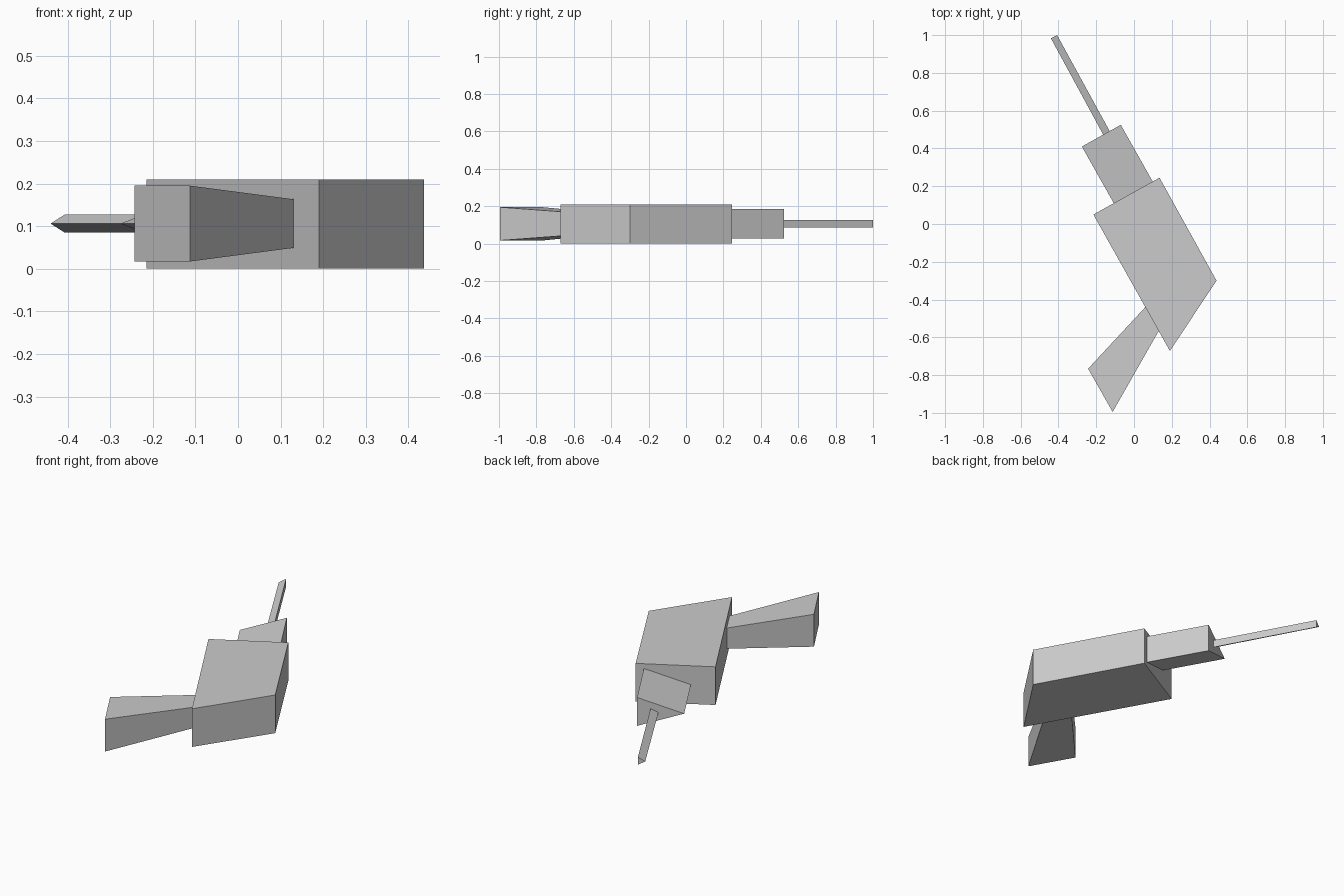
import bpy
import bmesh
from mathutils import Vector

cube = bpy.data.objects.get("Cube")
if cube:
    bpy.data.objects.remove(cube, do_unlink=True)

# Single flat grey
grey = bpy.data.materials.new("plain_grey")
grey.use_nodes = True
colour = (0.6, 0.6, 0.6, 1)
grey.diffuse_color = colour
grey.node_tree.nodes["Principled BSDF"].inputs["Base Color"].default_value = colour

MID = 0.106  # height of the shared centre line


def loft(name, start, end):
    """Flat-sided solid between two matching loops of points."""
    bm = bmesh.new()
    a = [bm.verts.new(p) for p in start]
    b = [bm.verts.new(p) for p in end]
    n = len(a)
    bm.faces.new(a)
    bm.faces.new(b[::-1])
    for i in range(n):
        j = (i + 1) % n
        bm.faces.new((a[i], b[i], b[j], a[j]))
    bmesh.ops.recalc_face_normals(bm, faces=bm.faces)
    mesh = bpy.data.meshes.new(name)
    bm.to_mesh(mesh)
    bm.free()
    mesh.materials.append(grey)
    obj = bpy.data.objects.new(name, mesh)
    bpy.context.collection.objects.link(obj)
    return obj


def outline(points, z):
    return [Vector((x, y, z)) for x, y in points]


def rectangle(p, q, half):
    """Upright rectangle spanning two plan points."""
    return outline((p, q), MID - half) + outline((q, p), MID + half)


def triangle(apex, edge, half):
    """Upright triangle: a point at mid height and a vertical edge."""
    return outline((apex,), MID) + outline((edge,), MID - half) + outline((edge,), MID + half)


# Main body: slanted four-sided slab
plan = [(-0.215, 0.05), (0.135, 0.245), (0.437, -0.30), (0.19, -0.672)]
loft("body", outline(plan, 0), outline(plan, 0.21))

# Flared rear grip, widening away from the body
loft("rear_grip",
     rectangle((0.06, -0.44), (0.131, -0.566), 0.057),
     rectangle((-0.243, -0.766), (-0.113, -0.995), 0.089))

# Three-sided collar, then the thin three-sided barrel
loft("collar",
     triangle((-0.107, 0.11), (0.099, 0.225), 0.078),
     triangle((-0.276, 0.41), (-0.07, 0.525), 0.078))
loft("barrel",
     triangle((-0.163, 0.473), (-0.129, 0.492), 0.021),
     triangle((-0.44, 0.983), (-0.407, 1.0), 0.021))
